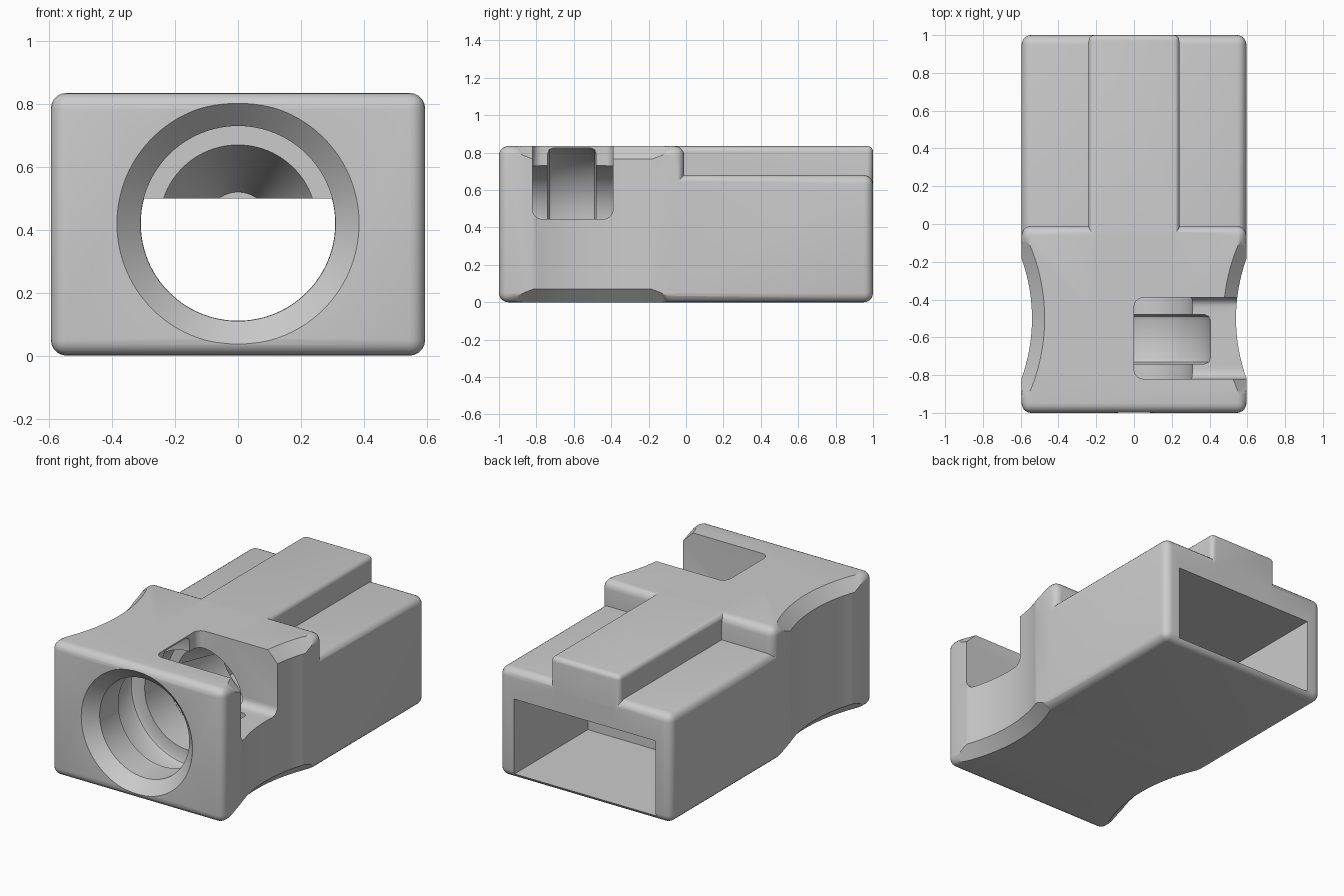
import bpy, bmesh, math
from mathutils import Matrix, Vector

if "Cube" in bpy.data.objects:
    bpy.data.objects.remove(bpy.data.objects["Cube"], do_unlink=True)

grey = bpy.data.materials.new("plain grey")
grey.use_nodes = True
colour = (0.6, 0.6, 0.6, 1)
grey.diffuse_color = colour
grey.node_tree.nodes["Principled BSDF"].inputs["Base Color"].default_value = colour


def finish(name, bm):
    bmesh.ops.recalc_face_normals(bm, faces=bm.faces)
    mesh = bpy.data.meshes.new(name)
    bm.to_mesh(mesh)
    bm.free()
    mesh.materials.append(grey)
    obj = bpy.data.objects.new(name, mesh)
    bpy.context.scene.collection.objects.link(obj)
    return obj


def rounded_box(name, low, high, radius=0):
    low, high = Vector(low), Vector(high)
    bm = bmesh.new()
    bmesh.ops.create_cube(bm, size=1)
    for v in bm.verts:
        v.co = (low + high) / 2 + v.co * (high - low)
    if radius:
        bmesh.ops.bevel(bm, geom=bm.edges[:], offset=radius, segments=5,
                        profile=0.5, affect='EDGES')
    return finish(name, bm)


def lathe(name, profile, matrix, steps=96, ceiling=None):
    """Closed solid turned about local z from (radius, height) points."""
    bm = bmesh.new()
    rings = []
    for r, h in profile:
        rings.append([bm.verts.new((r * math.cos(a), r * math.sin(a), h))
                      for a in (2 * math.pi * i / steps for i in range(steps))])
    for a, b in zip(rings, rings[1:]):
        for i in range(steps):
            j = (i + 1) % steps
            bm.faces.new((a[i], a[j], b[j], b[i]))
    bm.faces.new(rings[0])
    bm.faces.new(rings[-1])
    bm.transform(matrix)
    if ceiling is not None:
        cut = bmesh.ops.bisect_plane(bm, geom=bm.verts[:] + bm.edges[:] + bm.faces[:],
                                     plane_co=(0, 0, ceiling), plane_no=(0, 0, 1),
                                     clear_outer=True)
        rim = [e for e in cut["geom_cut"] if isinstance(e, bmesh.types.BMEdge)]
        bmesh.ops.holes_fill(bm, edges=rim)
    return finish(name, bm)


def combine(target, tool, operation):
    mod = target.modifiers.new(tool.name, 'BOOLEAN')
    mod.object, mod.operation, mod.solver = tool, operation, 'EXACT'
    bpy.context.view_layer.objects.active = target
    bpy.ops.object.modifier_apply(modifier=mod.name)
    bpy.data.objects.remove(tool, do_unlink=True)


# Housing: tall head, lower rear body and top rib
W, TOP, BACK_TOP = 0.595, 0.835, 0.68
housing = rounded_box("connector_housing", (-W, -1, 0), (W, -0.01, TOP), 0.05)
combine(housing, rounded_box("rear_body", (-W, -0.5, 0), (W, 1, BACK_TOP), 0.05), 'UNION')
combine(housing, rounded_box("top_rib", (-0.24, -0.5, 0.3), (0.24, 1, TOP), 0.03), 'UNION')

# Finger scallops with flared top and bottom edges
R, FLARE = 0.9375, 0.115
scallop = [(R + FLARE, -0.05), (R, 0.07), (R, 0.765), (R + FLARE, 0.885)]
for side in (-1, 1):
    place = Matrix.Translation((side * 1.4775, -0.5, 0))
    combine(housing, lathe("scallop", scallop, place, 160), 'DIFFERENCE')

# Stepped bore: chamfered mouth, wide flange pocket, tapered end
along_y = Matrix.Translation((0, 0, 0.42)) @ Matrix.Rotation(-math.pi / 2, 4, 'X')
bore = [(0.435, -1.05), (0.31, -0.925), (0.31, -0.74), (0.375, -0.74),
        (0.396, -0.731), (0.405, -0.71), (0.405, -0.51), (0.396, -0.489),
        (0.375, -0.48), (0.31, -0.48), (0.31, -0.25), (0.25, -0.25), (0.1, 0.15)]
combine(housing, lathe("bore", bore, along_y), 'DIFFERENCE')

# Flat-topped passage to the rectangular rear socket
passage = [(0.309, -0.3), (0.309, 0.4)]
combine(housing, lathe("passage", passage, along_y, ceiling=0.5), 'DIFFERENCE')
combine(housing, rounded_box("socket", (-0.49, 0.27, 0.03), (0.49, 1.1, 0.5)), 'DIFFERENCE')

# Side window, open to the top and the left
combine(housing, rounded_box("window", (0, -0.82, 0.445), (0.8, -0.39, 1), 0.05), 'DIFFERENCE')

bpy.ops.object.select_all(action='DESELECT')
housing.select_set(True)
bpy.context.view_layer.objects.active = housing
bpy.ops.object.shade_smooth_by_angle(angle=math.radians(30))
